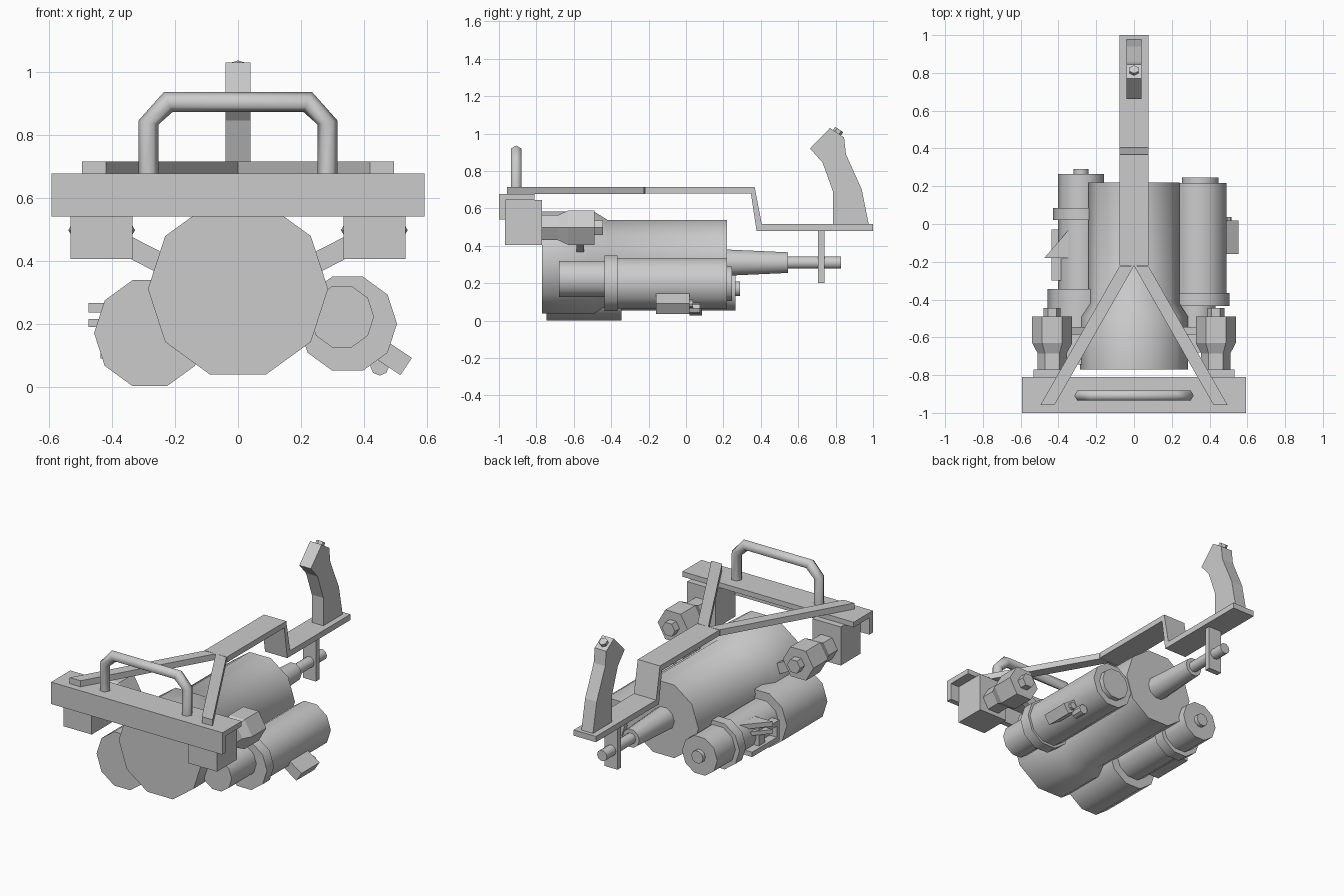
import bpy, bmesh, math
from mathutils import Vector, Matrix

cube = bpy.data.objects.get("Cube")
if cube:
    bpy.data.objects.remove(cube, do_unlink=True)

GREY = (0.6, 0.6, 0.6, 1)
mat = bpy.data.materials.new("plain_grey")
mat.use_nodes = True
mat.diffuse_color = GREY
bsdf = mat.node_tree.nodes["Principled BSDF"]
bsdf.inputs["Base Color"].default_value = GREY
bsdf.inputs["Roughness"].default_value = 0.8


def finish(name, bm, smooth=0):
    bmesh.ops.recalc_face_normals(bm, faces=bm.faces)
    me = bpy.data.meshes.new(name)
    bm.to_mesh(me)
    bm.free()
    me.materials.append(mat)
    if smooth:
        me.shade_smooth()
        me.set_sharp_from_angle(angle=math.radians(smooth))
    ob = bpy.data.objects.new(name, me)
    bpy.context.collection.objects.link(ob)
    return ob


def box(name, x, y, z):
    """Box from (low, high) pairs."""
    bm = bmesh.new()
    bmesh.ops.create_cube(bm, size=1)
    for v in bm.verts:
        v.co = Vector([(a + b) / 2 + c * (b - a) for (a, b), c in zip((x, y, z), v.co)])
    return finish(name, bm)


def prism(name, outline, low, high, place):
    """Extrude an outline; place(u, v, depth) gives the 3D point."""
    bm = bmesh.new()
    a = [bm.verts.new(place(u, v, low)) for u, v in outline]
    b = [bm.verts.new(place(u, v, high)) for u, v in outline]
    bm.faces.new(a)
    bm.faces.new(b)
    for i in range(len(a)):
        j = (i + 1) % len(a)
        bm.faces.new((a[i], a[j], b[j], b[i]))
    return finish(name, bm)


def loft(bm, rings):
    """Skin closed rings of points and cap both ends."""
    rows = [[bm.verts.new(p) for p in ring] for ring in rings]
    n = len(rows[0])
    for r, s in zip(rows, rows[1:]):
        for i in range(n):
            j = (i + 1) % n
            bm.faces.new((r[i], r[j], s[j], s[i]))
    bm.faces.new(rows[0])
    bm.faces.new(rows[-1])


def turned(name, x, z, profile, sides=10, smooth=40):
    """Turned part along y from (y, radius) pairs."""
    angles = [math.tau * i / sides for i in range(sides)]
    bm = bmesh.new()
    loft(bm, [[(x + r * math.cos(a), y, z + r * math.sin(a)) for a in angles]
              for y, r in profile])
    return finish(name, bm, smooth)


def along_x(u, v, d):
    return (d, u, v)


def along_y(u, v, d):
    return (u, d, v)


def along_z(u, v, d):
    return (u, v, d)


# Front crossbar: an angle section
prism("front_crossbar", [(-1, .54), (-1, .677), (-.81, .677), (-.81, .645),
                         (-.965, .645), (-.965, .54)], -.593, .593, along_x)

# Spine with a step down to the grip
prism("spine", [(-.22, .715), (.367, .715), (.405, .516), (1, .516), (1, .48),
                (.377, .48), (.347, .68), (-.22, .68)], -.077, .077, along_x)

# Mirrored parts: frame arms, mounting blocks, connectors, struts
for side, s in (("left", 1), ("right", -1)):
    prism(side + "_frame_arm", [(s * .077, -.225), (0, -.22), (s * -.0, -.221),
                                (s * .42, -.957), (s * .495, -.957)],
          .677, .715, along_z)
    box(side + "_mounting_block", sorted((s * .335, s * .532)), (-.967, -.77), (.405, .646))
    turned(side + "_connector", s * .433, .497,
           [(-.78, .077), (-.685, .077), (-.63, .106), (-.49, .106)], 6, 20)
    turned(side + "_connector_nut", s * .433, .497, [(-.5, .045), (-.445, .045)], 6, 20)
    prism(side + "_strut", [(s * .42, .518), (s * .2, .405), (s * .2, .332), (s * .42, .447)],
          -.585, -.545, along_y)

# Tubular carry handle, six sided
outer = [(.316, .66), (.316, .845), (.235, .936)]
inner = [(.252, .66), (.252, .833), (.208, .872)]
outer += [(-x, z) for x, z in reversed(outer)]
inner += [(-x, z) for x, z in reversed(inner)]
rings = []
for o, i in zip(outer, inner):
    mid = (Vector(o) + Vector(i)) / 2
    arm = Vector(o) - mid
    ring = []
    for k in range(6):
        a = math.tau * k / 6
        p = mid + arm * math.cos(a)
        ring.append((p.x, -.908 + .032 * math.sin(a), p.y))
    rings.append(ring)
bm = bmesh.new()
loft(bm, rings)
finish("carry_handle", bm, 65)

# Rear grip and its button
prism("rear_grip", [(.786, .51), (.978, .51), (.94, .70), (.855, .89), (.845, .98),
                    (.77, 1.03), (.663, .92), (.73, .845), (.786, .69)],
      -.04, .04, along_x)
bm = bmesh.new()
bmesh.ops.create_cone(bm, cap_ends=True, segments=6, radius1=.026, radius2=.026, depth=.04,
                      matrix=Matrix.Translation((0, .808, 1.005)) @ Matrix.Rotation(-.59, 4, "X"))
finish("grip_button", bm)

# Central drum with rear nozzle
turned("main_drum", 0, .31, [(-.77, .286), (-.49, .286), (-.42, .24), (.22, .24)])
turned("rear_nozzle", 0, .31, [(.21, .074), (.545, .058)])
turned("nozzle_rod", 0, .31, [(.53, .034), (.83, .034)])
box("rod_hanger", (-.045, .045), (.705, .74), (.2, .49))

# Right tank with wide front, collar and end cap
turned("right_tank", -.28, .17, [(-.745, .177), (-.345, .177), (-.345, .122), (.265, .122)])
turned("right_tank_collar", -.28, .17, [(.02, .15), (.085, .15)])
turned("right_tank_cap", -.28, .17, [(.25, .04), (.29, .04)])

# Finned bracket on the right tank
wedge = [(-.345, -.03), (-.475, -.18), (-.345, -.18)]
prism("bracket_upper_fin", wedge, .235, .265, along_z)
prism("bracket_lower_fin", wedge, .19, .215, along_z)
box("bracket_web", (-.42, -.34), (-.18, -.12), (.1, .25))
box("bracket_shelf", (-.437, -.35), (-.3, -.03), (.09, .12))
box("bracket_top_shelf", (-.437, -.35), (-.3, -.18), (.19, .22))
box("bracket_post", (-.437, -.36), (-.3, -.275), (.09, .22))

# Left tank with collar, front stub and rear cap
turned("left_tank", .348, .2, [(-.37, .142), (.218, .142)])
turned("left_tank_collar", .348, .2, [(-.435, .157), (-.365, .157)])
turned("left_tank_stub", .33, .222, [(-.68, .102), (-.42, .102)])
turned("left_tank_cap", .35, .197, [(.2, .097), (.247, .097)])

# Tilted valve on the left tank
out, across = Vector((.83, -.55)), Vector((.55, .83))
tip = Vector((.534, .064))
corners = [tip + across * .033, tip - across * .033,
           tip - out * .14 - across * .033, tip - out * .14 + across * .033]
prism("valve_block", [tuple(c) for c in corners], -.16, .018, along_y)
turned("valve_knob", .495, .09, [(0, .022), (.037, .022)], 8)
turned("valve_outlet", .45, .065, [(0, .03), (.075, .03)], 8)
